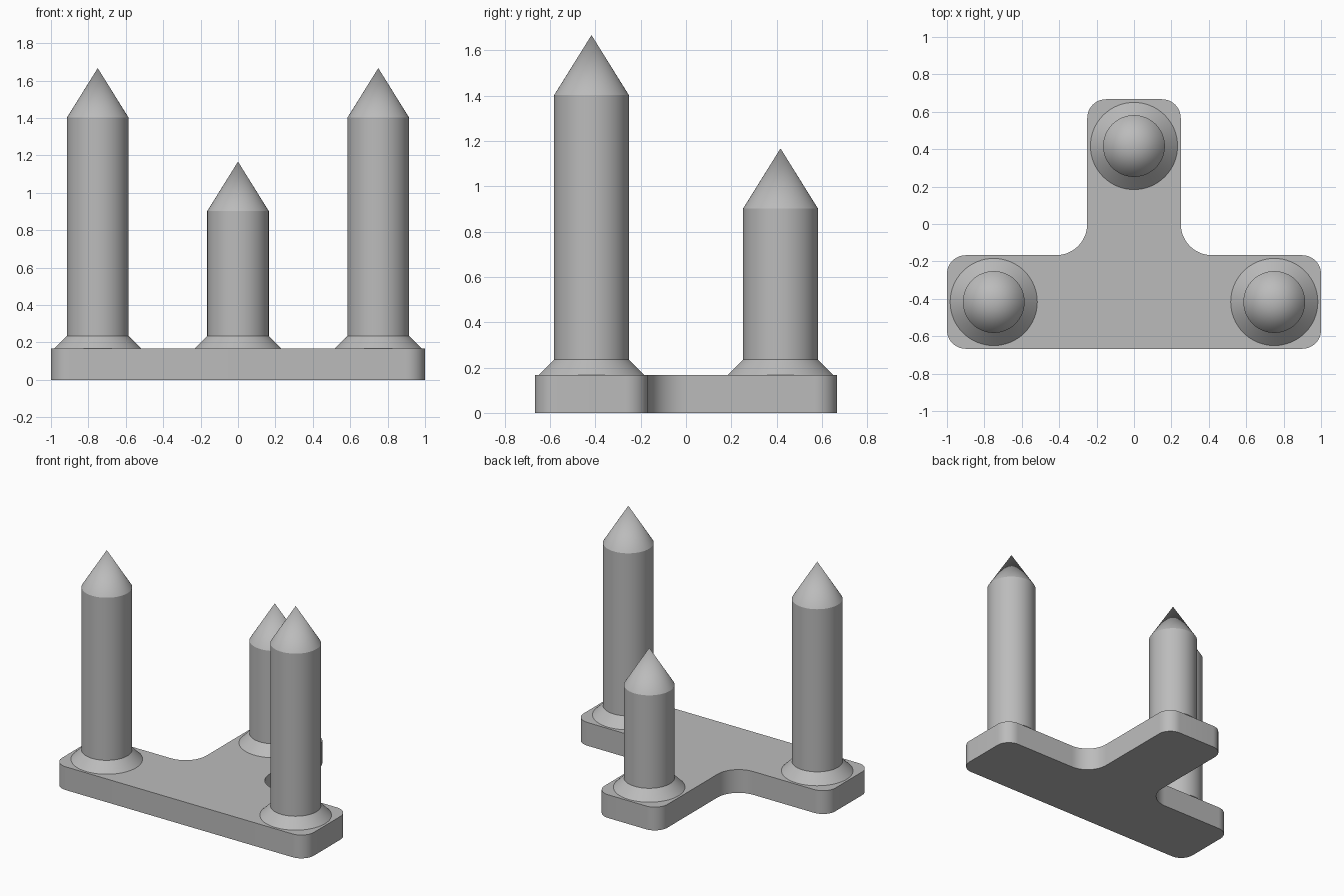
import bpy, bmesh, math
from mathutils import Vector

cube = bpy.data.objects.get("Cube")
if cube:
    bpy.data.objects.remove(cube, do_unlink=True)

grey = bpy.data.materials.new("plain grey")
grey.use_nodes = True
colour = (0.5, 0.5, 0.5, 1)
grey.diffuse_color = colour
grey.node_tree.nodes["Principled BSDF"].inputs["Base Color"].default_value = colour

PLATE_TOP = 0.167


def finish(bm, name):
    bmesh.ops.recalc_face_normals(bm, faces=bm.faces)
    mesh = bpy.data.meshes.new(name)
    bm.to_mesh(mesh)
    bm.free()
    mesh.materials.append(grey)
    obj = bpy.data.objects.new(name, mesh)
    bpy.context.collection.objects.link(obj)
    bpy.ops.object.select_all(action='DESELECT')
    obj.select_set(True)
    bpy.context.view_layer.objects.active = obj
    bpy.ops.object.shade_smooth_by_angle(angle=math.radians(30))
    return obj


def rounded(corners, steps=12):
    """Replace each right-angled corner (x, y, radius) by an arc."""
    points = []
    for i, (x, y, r) in enumerate(corners):
        p = Vector((x, y))
        a = (Vector(corners[i - 1][:2]) - p).normalized() * r
        b = (Vector(corners[(i + 1) % len(corners)][:2]) - p).normalized() * r
        for k in range(steps + 1):
            t = k / steps * math.pi / 2
            points.append(p + a * (1 - math.sin(t)) + b * (1 - math.cos(t)))
    return points


# T-shaped plate with rounded corners and filleted inner corners
half = [(1, -0.667, 0.1), (1, -0.167, 0.1), (0.25, -0.167, 0.167), (0.25, 0.667, 0.1)]
outline = half + [(-x, y, r) for x, y, r in reversed(half)]
bm = bmesh.new()
face = bm.faces.new([bm.verts.new((p.x, p.y, 0)) for p in rounded(outline)])
top = bmesh.ops.extrude_face_region(bm, geom=[face])["geom"]
bmesh.ops.translate(bm, vec=(0, 0, PLATE_TOP),
                    verts=[v for v in top if isinstance(v, bmesh.types.BMVert)])
finish(bm, "base_plate")


# Pointed post with a flared collar, spun from a profile
def post(name, x, y, shoulder):
    profile = [(0, PLATE_TOP), (0.233, PLATE_TOP), (0.165, 0.235),
               (0.165, shoulder), (0, shoulder + 0.265)]
    bm = bmesh.new()
    verts = [bm.verts.new((r, 0, z)) for r, z in profile]
    edges = [bm.edges.new(pair) for pair in zip(verts, verts[1:])]
    bmesh.ops.spin(bm, geom=verts + edges, cent=(0, 0, 0), axis=(0, 0, 1),
                   angle=math.tau, steps=64)
    bmesh.ops.remove_doubles(bm, verts=bm.verts, dist=0.0005)
    finish(bm, name).location = (x, y, 0)


post("left_post", 0.75, -0.417, 1.402)
post("right_post", -0.75, -0.417, 1.402)
post("back_post", 0, 0.417, 0.902)
